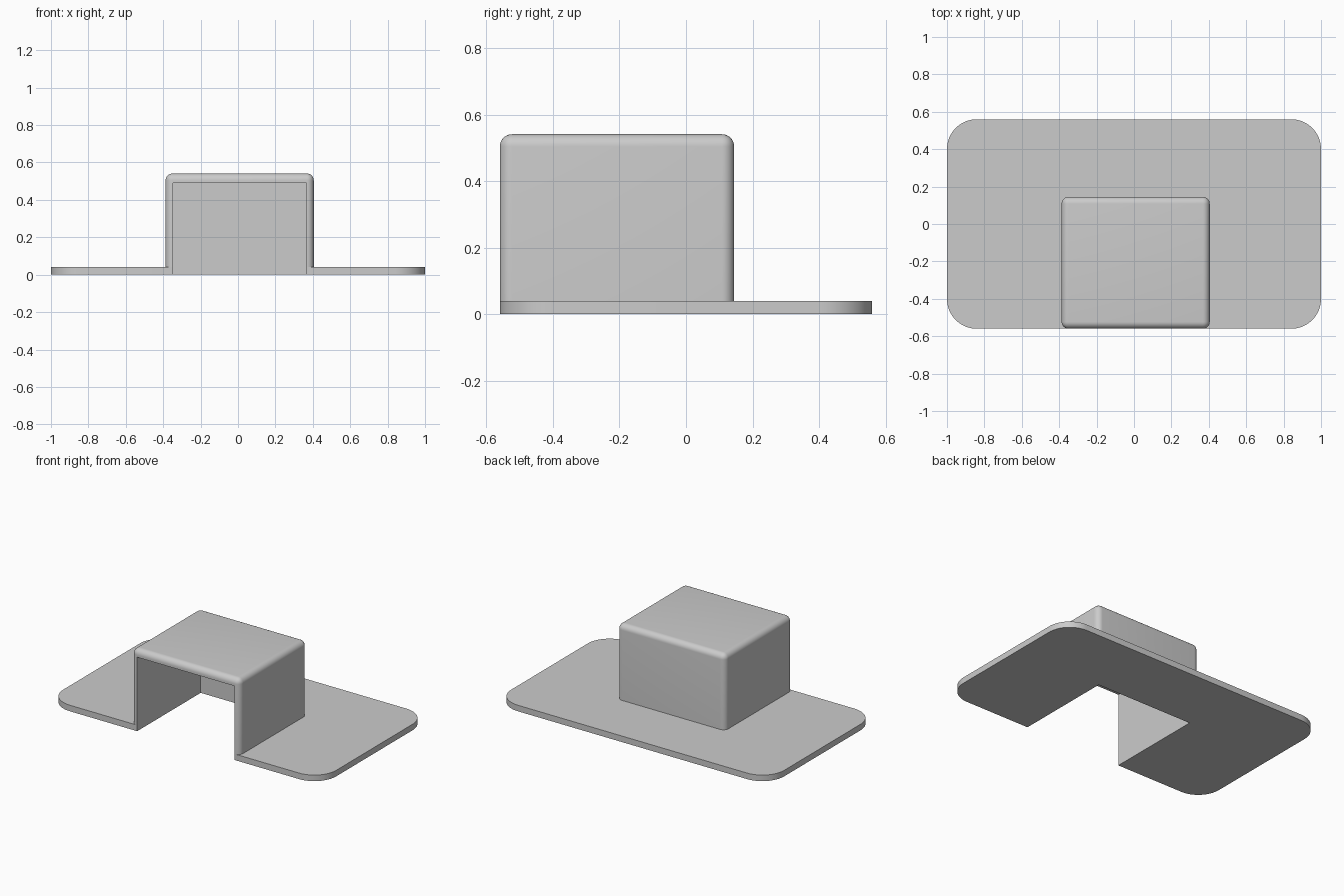
import bpy
import bmesh
from math import radians

default = bpy.data.objects.get("Cube")
if default:
    bpy.data.objects.remove(default, do_unlink=True)

grey = bpy.data.materials.new("light grey")
grey.use_nodes = True
colour = (0.6, 0.6, 0.6, 1)
grey.diffuse_color = colour
grey.node_tree.nodes["Principled BSDF"].inputs["Base Color"].default_value = colour


def box(name, low, high, radius=0, segments=8, rounded=None):
    """Box between two corners, with the edges chosen by 'rounded' filleted."""
    bm = bmesh.new()
    bmesh.ops.create_cube(bm, size=1)
    for v in bm.verts:
        v.co = [h if c > 0 else l for c, l, h in zip(v.co, low, high)]
    if radius:
        edges = [e for e in bm.edges if rounded(e)]
        bmesh.ops.bevel(bm, geom=edges, offset=radius, segments=segments,
                        profile=0.5, affect='EDGES')
    mesh = bpy.data.meshes.new(name)
    bm.to_mesh(mesh)
    bm.free()
    mesh.materials.append(grey)
    obj = bpy.data.objects.new(name, mesh)
    bpy.context.collection.objects.link(obj)
    return obj


def is_vertical(edge):
    a, b = (v.co for v in edge.verts)
    return abs(a.z - b.z) > 0.01


def is_above_base(edge):
    return max(v.co.z for v in edge.verts) > thickness + 0.01


thickness = 0.04
front = -0.56

# Flat plate with rounded corners
plate = box("base_plate", (-1, front, 0), (1, -front, thickness),
            0.16, 16, is_vertical)

# Raised housing, filleted on every edge except where it meets the plate
housing = box("housing", (-0.387, front, thickness), (0.405, 0.145, 0.541),
              0.037, 8, is_above_base)

# Cavity open to the front and below, cut through both parts
cutter = box("cavity_cutter", (-0.347, front - 0.2, -0.2), (0.365, 0.105, 0.49))
cutter.hide_render = True

for part in (plate, housing):
    cut = part.modifiers.new("cavity", 'BOOLEAN')
    cut.operation = 'DIFFERENCE'
    cut.solver = 'EXACT'
    cut.object = cutter
    bpy.ops.object.select_all(action='DESELECT')
    part.select_set(True)
    bpy.context.view_layer.objects.active = part
    bpy.ops.object.modifier_apply(modifier=cut.name)
    bpy.ops.object.shade_smooth_by_angle(angle=radians(30))

bpy.data.objects.remove(cutter, do_unlink=True)
